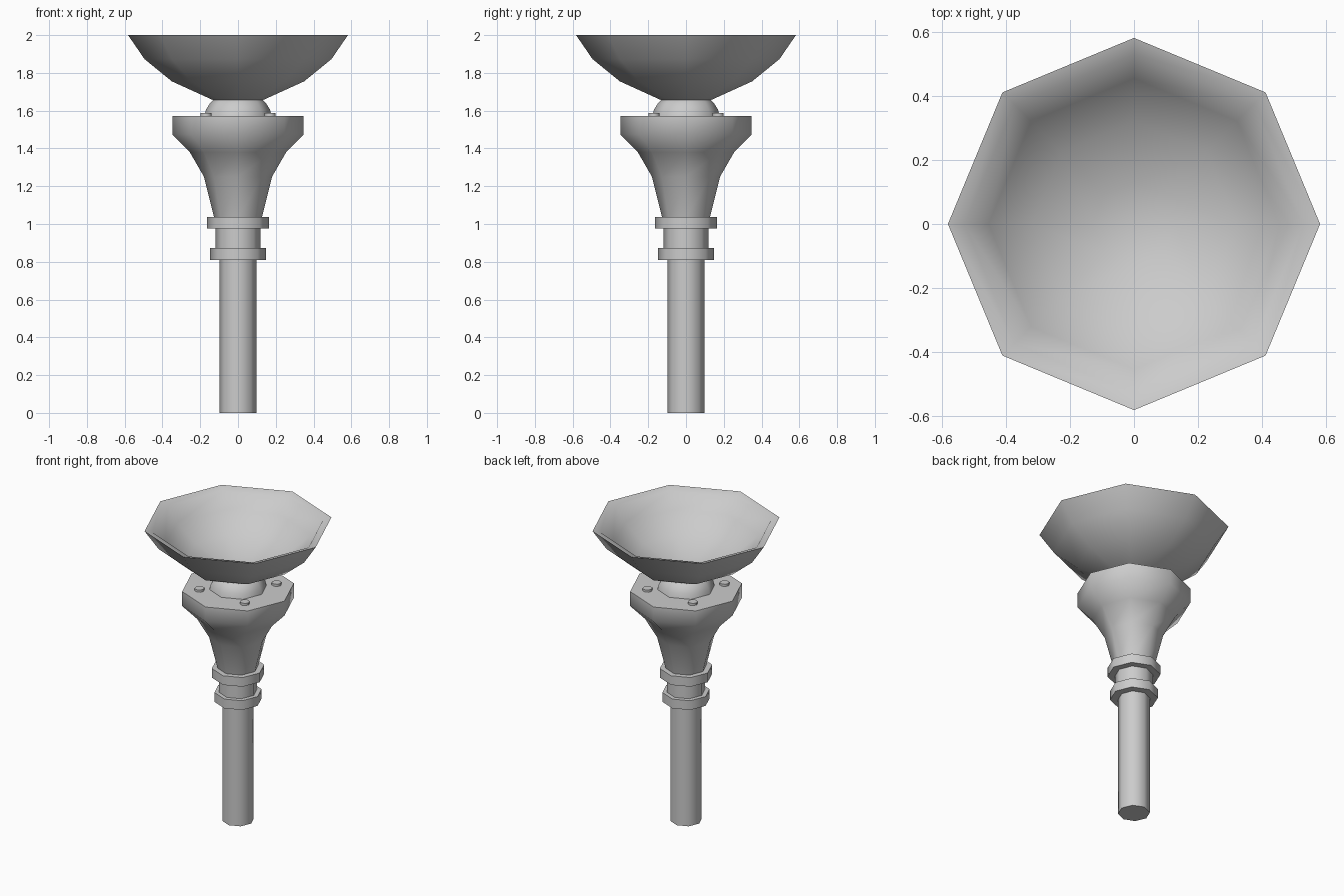
import bpy, bmesh, math

if "Cube" in bpy.data.objects:
    bpy.data.objects.remove(bpy.data.objects["Cube"])

metal = bpy.data.materials.new("plain grey")
metal.diffuse_color = (0.6, 0.6, 0.6, 1)
metal.use_nodes = True
metal.node_tree.nodes["Principled BSDF"].inputs["Base Color"].default_value = metal.diffuse_color


def lathe(name, profile, sides=8, center=(0, 0), angle=60):
    """Revolve (radius, z) points from bottom to top; radius 0 makes a pole."""
    bm = bmesh.new()
    rings = []
    for r, z in profile:
        n = 1 if r == 0 else sides
        rings.append([bm.verts.new((center[0] + r * math.cos(math.tau * i / sides),
                                    center[1] + r * math.sin(math.tau * i / sides), z))
                      for i in range(n)])
    for a, b in zip(rings, rings[1:]):
        for i in range(sides):
            j = (i + 1) % sides
            if len(a) == 1:
                bm.faces.new((a[0], b[j], b[i]))
            elif len(b) == 1:
                bm.faces.new((a[i], a[j], b[0]))
            else:
                bm.faces.new((a[i], a[j], b[j], b[i]))
    bmesh.ops.recalc_face_normals(bm, faces=bm.faces)
    me = bpy.data.meshes.new(name)
    bm.to_mesh(me)
    bm.free()
    me.materials.append(metal)
    ob = bpy.data.objects.new(name, me)
    bpy.context.collection.objects.link(ob)
    bpy.ops.object.select_all(action='DESELECT')
    ob.select_set(True)
    bpy.context.view_layer.objects.active = ob
    bpy.ops.object.shade_smooth_by_angle(angle=math.radians(angle))
    return ob


def drum(name, r, z0, z1, **kw):
    return lathe(name, [(0, z0), (r, z0), (r, z1), (0, z1)], **kw)


# Pole, collars and neck
drum("pole", 0.098, 0, 0.83)
drum("lower_collar", 0.147, 0.81, 0.873)
drum("neck", 0.118, 0.86, 0.99)
drum("upper_collar", 0.163, 0.975, 1.037)

# Flared head
lathe("flared_head", [(0, 1.03), (0.125, 1.03), (0.18, 1.25), (0.255, 1.38),
                      (0.348, 1.475), (0.348, 1.573), (0, 1.573)])

# Ball joint under the dish
lathe("ball_joint", [(0, 1.56), (0.178, 1.57), (0.17, 1.605), (0.148, 1.64),
                     (0.11, 1.675), (0, 1.69)])

# Four bolts on top of the head
for k in range(4):
    a = math.radians(45 + 90 * k)
    drum(f"bolt_{k + 1}", 0.03, 1.565, 1.588,
         center=(0.24 * math.cos(a), 0.24 * math.sin(a)))

# Open dish with a thin wall
lathe("dish", [(0, 1.65), (0.13, 1.655), (0.35, 1.755), (0.495, 1.873), (0.582, 2.0),
               (0.53, 1.985), (0.455, 1.89), (0.32, 1.785), (0.13, 1.715), (0, 1.70)],
      angle=100)
